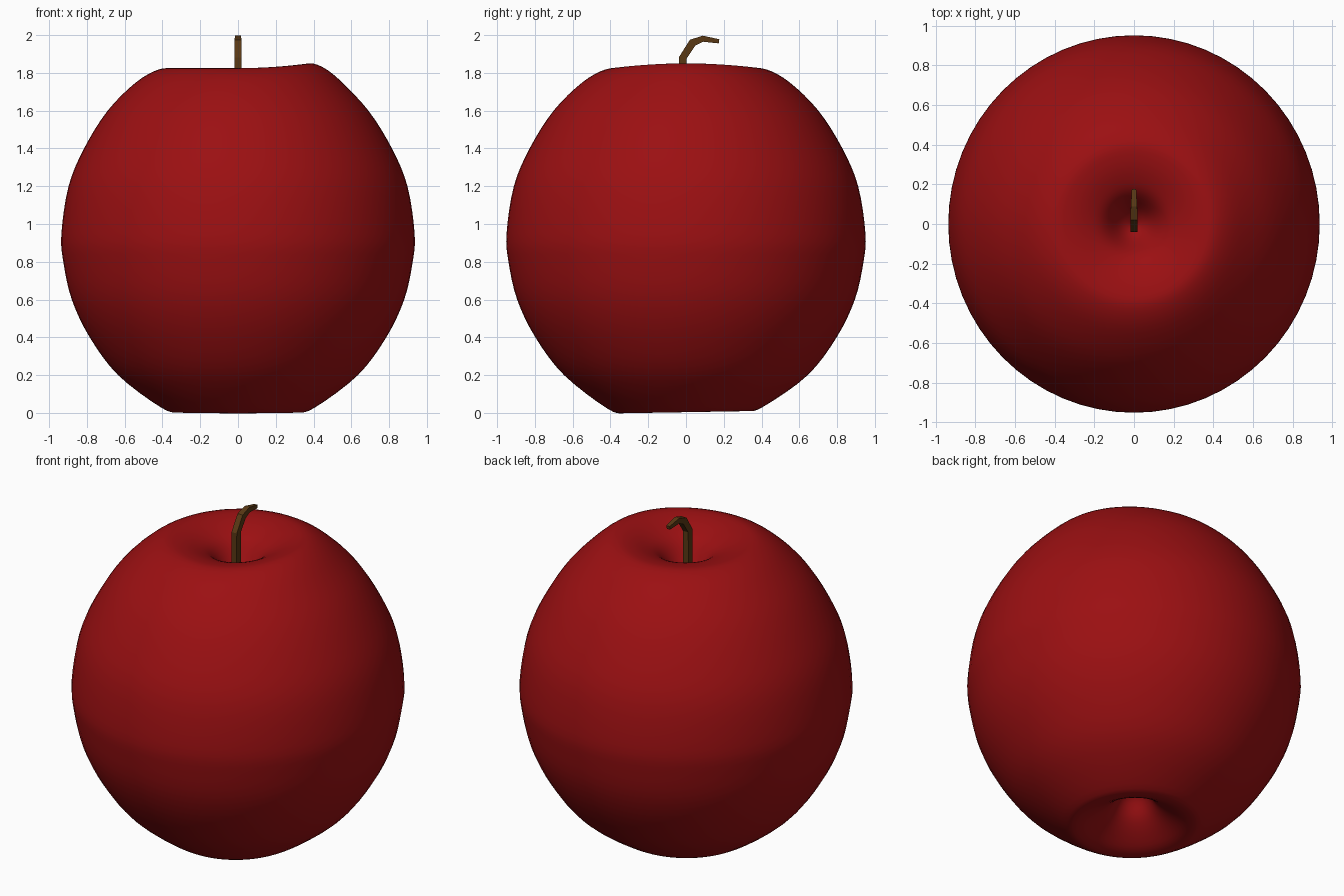
import bpy
import bmesh
from math import cos, sin, pi, exp
from mathutils import Vector
from mathutils.geometry import interpolate_bezier

cube = bpy.data.objects.get("Cube")
if cube:
    bpy.data.objects.remove(cube)


def material(name, rgb):
    mat = bpy.data.materials.new(name)
    mat.use_nodes = True
    mat.diffuse_color = (*rgb, 1)
    mat.node_tree.nodes["Principled BSDF"].inputs["Base Color"].default_value = (*rgb, 1)
    return mat


def finish(name, bm, mat):
    bmesh.ops.recalc_face_normals(bm, faces=bm.faces)
    mesh = bpy.data.meshes.new(name)
    bm.to_mesh(mesh)
    bm.free()
    mesh.materials.append(mat)
    obj = bpy.data.objects.new(name, mesh)
    bpy.context.collection.objects.link(obj)
    return obj


def smooth_path(points, steps):
    """Curve that passes through all the points."""
    pts = [Vector(p) for p in points]
    ext = [pts[0]] + pts + [pts[-1]]
    out = [pts[0]]
    for a, b, c, d in zip(ext, ext[1:], ext[2:], ext[3:]):
        out += interpolate_bezier(b, b + (c - a) / 6, c - (d - b) / 6, c, steps + 1)[1:]
    return out


def bridge(bm, rings):
    """Skin the rings in order and cap both ends."""
    for low, high in zip(rings, rings[1:]):
        n = len(low)
        for i in range(n):
            j = (i + 1) % n
            bm.faces.new((low[i], low[j], high[j], high[i]))
    bm.faces.new(rings[0])
    bm.faces.new(rings[-1])


# Fruit: turned profile of radius and height, with a hollow at each end
profile = [(0.01, 0.25), (0.07, 0.21), (0.13, 0.12), (0.22, 0.05), (0.32, 0.006),
           (0.41, 0.03), (0.635, 0.2), (0.785, 0.4), (0.88, 0.6), (0.925, 0.8),
           (0.935, 0.95), (0.897, 1.2), (0.815, 1.4), (0.69, 1.6), (0.54, 1.75),
           (0.42, 1.818), (0.33, 1.82), (0.23, 1.79), (0.15, 1.74), (0.07, 1.63),
           (0.01, 1.58)]
SEGMENTS = 64
bm = bmesh.new()
rings = []
for point in smooth_path([(r, 0, z) for r, z in profile], 4):
    r, z = point[0], point[2]
    ring = []
    for i in range(SEGMENTS):
        a = 2 * pi * i / SEGMENTS
        # One raised shoulder on the left, and a slight tilt under the base
        lip = exp(-((r - 0.4) / 0.15) ** 2)
        lift = 0.026 * lip * max(0, cos(a)) ** 2 if z > 1 else 0.007 * lip * sin(a)
        ring.append(bm.verts.new((r * cos(a), r * sin(a) * 1.016, z + lift)))
    rings.append(ring)
bridge(bm, rings)
fruit = finish("fruit", bm, material("deep red", (0.33, 0.005, 0.006)))
fruit.data.shade_smooth()

# Stem: square section swept back along a bent path, thinning to the tip
path = [(-0.02, 1.55, 0.022), (-0.017, 1.88, 0.021), (0.035, 1.96, 0.021),
        (0.09, 1.981, 0.016), (0.175, 1.967, 0.011)]
centres = [Vector((0, y, z)) for y, z, _ in path]
bm = bmesh.new()
rings = []
for k, (c, (_, _, half)) in enumerate(zip(centres, path)):
    along = (centres[min(k + 1, len(path) - 1)] - centres[max(k - 1, 0)]).normalized()
    side = Vector((min(half, 0.018), 0, 0))
    across = along.cross(Vector((1, 0, 0))) * half
    rings.append([bm.verts.new(c + side * s + across * t)
                  for s, t in ((1, 1), (-1, 1), (-1, -1), (1, -1))])
bridge(bm, rings)
finish("stem", bm, material("stem brown", (0.1, 0.04, 0.007)))
